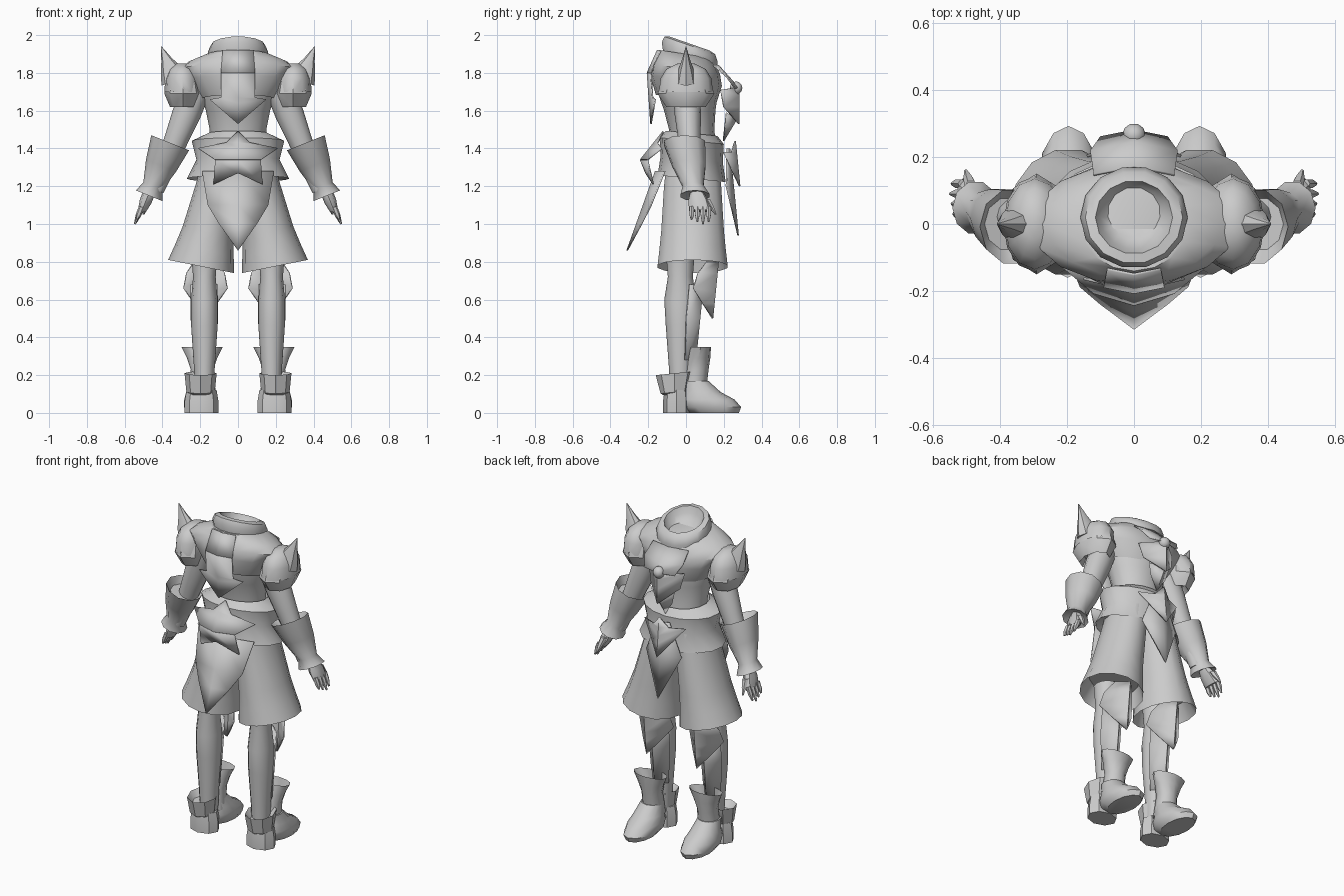
import bpy
import bmesh
from math import cos, sin, pi, radians

old_cube = bpy.data.objects.get("Cube")
if old_cube:
    bpy.data.objects.remove(old_cube, do_unlink=True)

# One plain grey for the whole outfit
grey = bpy.data.materials.new("plain grey")
grey.use_nodes = True
grey.diffuse_color = (.6, .6, .6, 1)
shader = grey.node_tree.nodes["Principled BSDF"]
shader.inputs["Base Color"].default_value = grey.diffuse_color


def finish(name, bm, mirror, thickness=0):
    """Turn a bmesh into a shaded object, optionally thickened and mirrored."""
    bmesh.ops.remove_doubles(bm, verts=bm.verts, dist=.001)
    bmesh.ops.recalc_face_normals(bm, faces=bm.faces)
    mesh = bpy.data.meshes.new(name)
    bm.to_mesh(mesh)
    bm.free()
    mesh.materials.append(grey)
    part = bpy.data.objects.new(name, mesh)
    bpy.context.collection.objects.link(part)
    if thickness:
        solid = part.modifiers.new("thickness", 'SOLIDIFY')
        solid.thickness = thickness
        solid.offset = 0
    if mirror:
        part.modifiers.new("mirror", 'MIRROR')
    bpy.ops.object.select_all(action='DESELECT')
    part.select_set(True)
    bpy.context.view_layer.objects.active = part
    bpy.ops.object.shade_smooth_by_angle(angle=radians(40))


def loft(name, rings, x=0, y=0, depth=1, sides=12, lean_x=0, lean_y=0, tilt_y=0):
    """Skin oval rings (height, half width, optional half depth).

    The axis starts at x, y and leans; the rings tilt square to the sideways lean.
    Parts that stand off the middle are mirrored.
    """
    bm = bmesh.new()
    loops = []
    start = rings[0][0]
    for height, width, *own_depth in rings:
        reach = own_depth[0] if own_depth else width * depth
        centre_x = x + lean_x * (height - start)
        centre_y = y + lean_y * (height - start)
        loop = []
        for i in range(sides):
            angle = 2 * pi * i / sides
            dx = width * cos(angle)
            dy = reach * sin(angle)
            rise = tilt_y * dy - lean_x * dx
            loop.append(bm.verts.new((centre_x + dx, centre_y + dy, height + rise)))
        loops.append(loop)
    for low, high in zip(loops, loops[1:]):
        for i in range(sides):
            bm.faces.new((low[i - 1], low[i], high[i], high[i - 1]))
    bm.faces.new(loops[0])
    bm.faces.new(loops[-1])
    finish(name, bm, mirror=x > 0)


def creased_plate(name, rows, x=0, y=0, lean=0, fold=0):
    """Plate creased down the middle, from rows (height, half width, optional edge lift).

    It starts at y and leans with height; fold pushes the edges along y.
    """
    bm = bmesh.new()
    strips = []
    start = rows[0][0]
    for height, width, *edge_lift in rows:
        middle_y = y + lean * (height - start)
        edge_y = middle_y + fold * width
        edge_z = height + sum(edge_lift)
        corners = ((x - width, edge_y, edge_z),
                   (x, middle_y, height),
                   (x + width, edge_y, edge_z))
        strips.append([bm.verts.new(corner) for corner in corners])
    for top, bottom in zip(strips, strips[1:]):
        for i in range(2):
            bm.faces.new((top[i], top[i + 1], bottom[i + 1], bottom[i]))
    finish(name, bm, mirror=x > 0, thickness=.008)


# Torso, mantle over the shoulders, rolled collar and the panel below it
loft("torso", [(1.4, .15), (1.5, .15), (1.6, .17), (1.7, .2), (1.8, .2)],
     y=.04, depth=.8, lean_y=-.1, sides=16)
loft("mantle", [(1.7, .18), (1.66, .2), (1.76, .27, .19), (1.82, .31, .18), (1.86, .26, .16), (1.9, .16, .14)],
     depth=.8, tilt_y=-.15, sides=16)
loft("collar", [(1.85, .15), (1.91, .16), (1.945, .145), (1.955, .115), (1.92, .1), (1.89, .07)],
     y=.02, depth=.95, tilt_y=-.35, sides=14)
creased_plate("upper_panel", [(1.92, .08), (1.8, .09)], y=-.15, lean=.45, fold=.2)
creased_plate("lower_panel", [(1.8, .09), (1.67, .09), (1.64, .15, .02), (1.53, 0)],
              y=-.204, lean=-.07, fold=.2)

# Chest ornament: collar plate, winged shield, lower point and orb
creased_plate("chest_plate", [(1.84, .12), (1.76, .13, .02), (1.72, .1)],
              y=.17, lean=-.9, fold=-.2)
creased_plate("chest_shield", [(1.72, .04), (1.68, .12, .03), (1.62, .1), (1.53, 0)],
              y=.28, fold=-.8)
creased_plate("chest_point", [(1.56, .07, .03), (1.52, .05), (1.44, 0)],
              y=.27, lean=.6, fold=-.8)
orb_angles = [pi * i / 6 for i in range(7)]
loft("chest_orb", [(1.72 + .035 * cos(angle), .035 * sin(angle)) for angle in orb_angles],
     y=.265, sides=10)

# Shoulder armour: flared lower plate, dome and horn
loft("shoulder_plate", [(1.78, .08), (1.69, .1), (1.62, .07), (1.66, .05)],
     x=.29, depth=1.5, sides=8)
loft("shoulder_dome", [(1.72, .08), (1.7, .095), (1.77, .09), (1.82, .07), (1.85, .03)],
     x=.295, depth=1.5)
loft("shoulder_horn", [(1.76, .07), (1.82, .05), (1.87, .027), (1.94, .002)],
     x=.335, depth=.8, lean_x=.4, sides=8)

# Arms and flared gauntlets
loft("arm", [(1.74, .07), (1.58, .07), (1.46, .06), (1.18, .04)],
     x=.21, lean_x=-.4, lean_y=-.06)
loft("gauntlet", [(1.39, .07), (1.43, .1), (1.31, .08), (1.2, .05), (1.15, .07), (1.16, .04)],
     x=.375, depth=1.15, lean_x=-.4, lean_y=-.2, sides=10)

# Hands: palm, four fingers with the third one longest, and thumb
loft("palm", [(1.18, .03), (1.12, .03, .055), (1.07, .02, .06)],
     x=.465, y=.055, lean_x=-.4, lean_y=-.2, sides=8)
for i in range(4):
    tip = 1 + .012 * abs(i - 2)
    loft("finger", [(1.09, .014), (1.05, .014), (tip, .005)],
         x=.51, y=.03 * (i + 1), lean_x=-.4, sides=6)
loft("thumb", [(1.13, .02), (1.09, .015), (1.05, .005)],
     x=.485, y=.11, lean_x=-.2, lean_y=-.6, sides=6)

# Waist armour with a star plate
loft("waist_armour", [(1.4, .14), (1.48, .16), (1.44, .245, .17), (1.34, .22, .165),
                      (1.24, .27, .18), (1.28, .2)],
     y=.03, depth=.85, tilt_y=-.1, sides=16)
creased_plate("waist_star_top", [(1.49, 0), (1.43, .06), (1.4, .21), (1.34, .12)],
              y=-.12, lean=.8, fold=.3)
creased_plate("waist_star_tails", [(1.34, .12), (1.27, .13, -.06)],
              y=-.24, lean=-.4, fold=.3)

# Hanging flaps on both sides of the waist
creased_plate("long_flap", [(1.28, .19), (1.1, .16), (1, .1), (.86, 0)],
              y=-.16, lean=.36, fold=.25)
creased_plate("short_flap", [(1.4, .04), (1.2, .12), (.94, 0)],
              y=.23, lean=-.1, fold=-.3)
creased_plate("short_flap_star", [(1.44, 0), (1.38, .05), (1.33, .14, .05), (1.28, .06), (1.2, 0)],
              y=.26, lean=-.1, fold=-.5)

# Wide shorts: one open tube for each leg
loft("shorts_leg", [(1.4, .1, .13), (1.2, .11, .155), (.96, .135, .17), (.86, .155, .18),
                    (.775, .175, .19), (.87, .14)],
     x=.07, y=.035, lean_x=-.2, sides=14)

# Lower legs with knee and shin guards
loft("leg", [(.85, .07), (.72, .06), (.6, .07, .085), (.46, .07), (.24, .055), (.12, .05)],
     x=.178, y=-.03, depth=1.1)
creased_plate("knee_guard", [(.8, .06), (.74, .1), (.64, .115, .02), (.58, .06), (.5, 0)],
              x=.172, y=.17, lean=.1, fold=-1)
creased_plate("shin_guard", [(.68, .07), (.5, .07), (.28, .055)],
              x=.178, y=.09, lean=.1, fold=-1)

# Boots: foot, flared cuff, ankle guard and heel
loft("foot", [(0, .07, .13), (.03, .09, .16), (.07, .09, .15), (.11, .08, .1), (.17, .065, .07)],
     x=.195, y=.15, lean_y=-.6)
loft("boot_cuff", [(.1, .065), (.23, .06), (.29, .08, .06), (.35, .11, .055), (.25, .05)],
     x=.19, y=.04, lean_y=.15)
loft("ankle_guard", [(.17, .06), (.21, .085, .1), (.11, .075), (.1, .06)],
     x=.198, y=-.06, sides=8, tilt_y=.1)
loft("heel", [(0, .09), (.06, .09), (.12, .08)],
     x=.193, y=-.05, depth=.8, sides=8)
